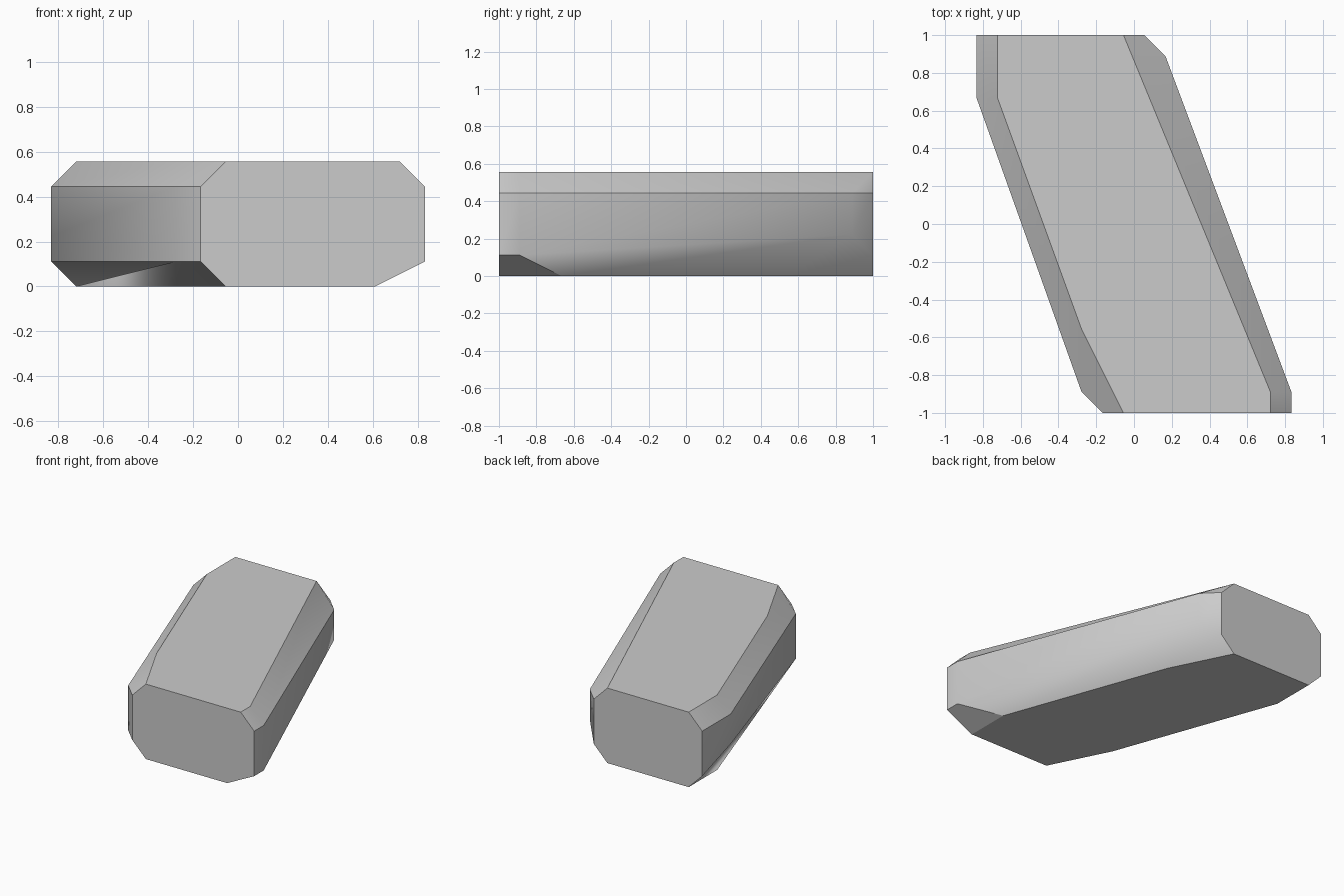
import bpy
import bmesh
from mathutils import Vector

old = bpy.data.objects.get("Cube")
if old:
    bpy.data.objects.remove(old, do_unlink=True)

UNIT = 1 / 9  # the block sits on a coarse grid, 18 cells long

grey = bpy.data.materials.new("plain_grey")
grey.use_nodes = True
colour = (0.6, 0.6, 0.6, 1)
grey.diffuse_color = colour
grey.node_tree.nodes["Principled BSDF"].inputs["Base Color"].default_value = colour

bm = bmesh.new()
group = bm.faces.layers.int.new("group")


def rail(*points):
    """Vertices of one lengthwise edge, from front to back, in grid cells."""
    return [bm.verts.new(Vector((x - 0.5, y, z)) * UNIT) for x, y, z in points]


def face(verts, number):
    f = bm.faces.new(verts)
    f[group] = number


def strip(a, b, number):
    """Skin between two neighbouring rails."""
    for i in range(3):
        face((a[i], a[i + 1], b[i + 1], b[i]), number)


# Lengthwise rails of the slanted block
left_bottom = rail((6, -9, 0), (6, -6, 0), (2, 5, 0), (0, 9, 0))
left_low = rail((8, -9, 1), (8, -8, 1), (2, 8, 2), (1, 9, 1))
left_high = rail((8, -9, 4), (8, -8, 4), (2, 8, 4), (1, 9, 4))
left_top = rail((7, -9, 5), (7, -8, 5), (0, 9, 5))
left_top.append(left_top[-1])
right_top = rail((0, -9, 5), (-2, -5, 5), (-6, 6, 5), (-6, 9, 5))
right_high = rail((-1, -9, 4), (-2, -8, 4), (-7, 6, 4), (-7, 9, 4))
right_low = rail((-1, -9, 1), (-2, -8, 1), (-7, 6, 2), (-7, 9, 1))
right_bottom = rail((0, -9, 0), (-2, -5, 0), (-6, 6, 0), (-6, 9, 0))
rails = [left_bottom, left_low, left_high, left_top,
         right_top, right_high, right_low, right_bottom]

# End caps, top and underside
face([r[0] for r in rails], 0)
face([r[-1] for r in reversed(rails)], 1)
face(left_top[:3] + right_top[::-1], 2)
face(left_bottom + right_bottom[::-1], 3)

# Left side: wall blends into the lower bevel, except at the front corner
strip(left_low, left_high, 4)
for i in range(3):
    face((left_bottom[i], left_bottom[i + 1], left_low[i + 1], left_low[i]),
         4 if i else 5)
for i in range(2):
    face((left_high[i], left_high[i + 1], left_top[i + 1], left_top[i]), 6)
face((left_high[2], left_high[3], left_top[2]), 6)

# Right side: upper bevel and wall
strip(right_top, right_high, 7)
strip(right_high[:2] + right_high[2:], right_low, 8)
face((right_low[1], right_low[2], right_low[3]), 8)

# Right side: lower bevel, running straight to the back corner
corner = right_low[1]
face((right_low[0], corner, right_bottom[1], right_bottom[0]), 9)
face((corner, right_bottom[2], right_bottom[1]), 9)
face((corner, right_bottom[3], right_bottom[2]), 9)
face((corner, right_low[3], right_bottom[3]), 9)

# Smooth inside each group, crisp between groups
bmesh.ops.recalc_face_normals(bm, faces=bm.faces)
for f in bm.faces:
    f.smooth = True
for e in bm.edges:
    e.smooth = len({f[group] for f in e.link_faces}) == 1

mesh = bpy.data.meshes.new("slanted_block")
bm.to_mesh(mesh)
bm.free()
mesh.materials.append(grey)
block = bpy.data.objects.new("slanted_block", mesh)
bpy.context.collection.objects.link(block)
